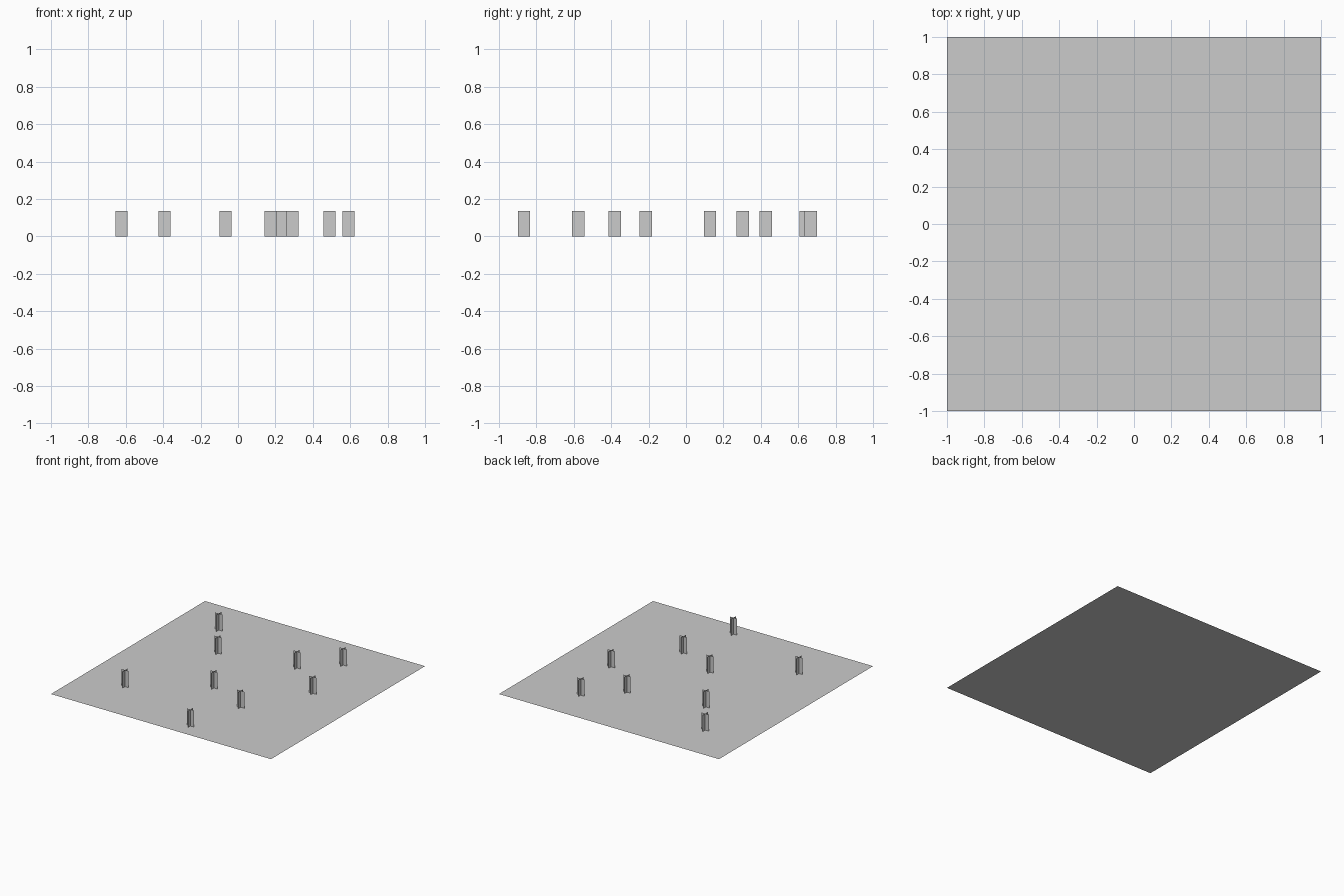
import bpy

cube = bpy.data.objects.get("Cube")
if cube:
    bpy.data.objects.remove(cube)

# One plain grey for everything
GREY = (0.6, 0.6, 0.6, 1)
grey = bpy.data.materials.new("plain grey")
grey.use_nodes = True
grey.diffuse_color = GREY
grey.node_tree.nodes["Principled BSDF"].inputs["Base Color"].default_value = GREY


def sheet_object(name, verts, faces, location=(0, 0, 0)):
    mesh = bpy.data.meshes.new(name)
    mesh.from_pydata(verts, [], faces)
    mesh.materials.append(grey)
    obj = bpy.data.objects.new(name, mesh)
    obj.location = location
    bpy.context.collection.objects.link(obj)
    return obj


# Flat square ground sheet
sheet_object("ground_sheet", [(-1, -1, 0), (1, -1, 0), (1, 1, 0), (-1, 1, 0)], [(0, 1, 2, 3)])

# Grass tufts: two upright cards crossing at right angles
HALF, HEIGHT = 0.033, 0.136
card_x = [(-HALF, 0, 0), (HALF, 0, 0), (HALF, 0, HEIGHT), (-HALF, 0, HEIGHT)]
card_y = [(-y, x, z) for x, y, z in card_x]

SPOTS = [(-0.623, -0.577), (-0.623, 0.64), (-0.393, 0.303),
         (-0.067, -0.216), (0.238, 0.427), (0.489, 0.667),
         (0.591, 0.128), (0.291, -0.381), (0.174, -0.866)]
for number, (x, y) in enumerate(SPOTS, 1):
    sheet_object(f"grass_tuft_{number}", card_x + card_y,
                 [(0, 1, 2, 3), (4, 5, 6, 7)], (x, y, 0))
